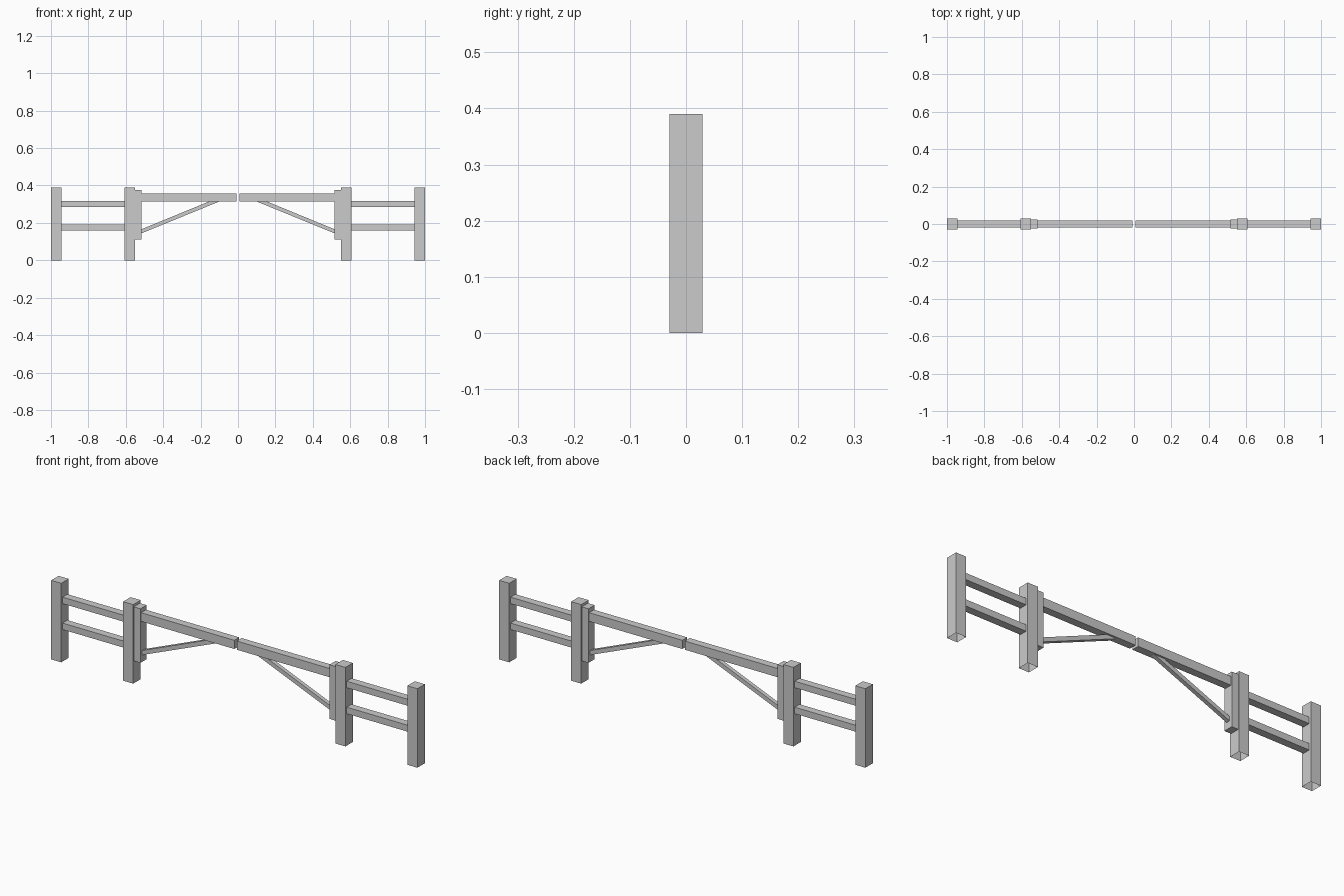
import bpy, bmesh

if "Cube" in bpy.data.objects:
    bpy.data.objects.remove(bpy.data.objects["Cube"])


def finish(name, bm):
    """Make an object and mirror it to the other side of the gate."""
    bmesh.ops.recalc_face_normals(bm, faces=bm.faces)
    mesh = bpy.data.meshes.new(name)
    bm.to_mesh(mesh)
    bm.free()
    ob = bpy.data.objects.new(name, mesh)
    bpy.context.collection.objects.link(ob)
    mod = ob.modifiers.new("Mirror", 'MIRROR')
    mod.use_mirror_merge = False
    return ob


def prism(name, profile, half_y, open_bottom=False):
    """Extrude an x-z profile through the thickness of the gate."""
    bm = bmesh.new()
    face = bm.faces.new([bm.verts.new((x, -half_y, z)) for x, z in profile])
    ext = bmesh.ops.extrude_face_region(bm, geom=[face], use_keep_orig=True)
    for v in ext["geom"]:
        if isinstance(v, bmesh.types.BMVert):
            v.co.y = half_y
    bmesh.ops.recalc_face_normals(bm, faces=bm.faces)
    if open_bottom:
        low = [f for f in bm.faces if all(abs(v.co.z) < 1e-5 for v in f.verts)]
        bmesh.ops.delete(bm, geom=low, context='FACES_ONLY')
    return finish(name, bm)


def beam(name, x0, x1, z0, z1, half_y, open_bottom=False):
    return prism(name, [(x0, z0), (x1, z0), (x1, z1), (x0, z1)], half_y, open_bottom)


# Fence posts, hollow underneath
beam("outer_post", 0.945, 1.0, 0, 0.39, 0.029, True)
beam("inner_post", 0.552, 0.607, 0, 0.39, 0.029, True)

# Fence rails between the posts
beam("lower_rail", 0.607, 0.945, 0.158, 0.19, 0.019)
beam("upper_rail", 0.607, 0.945, 0.286, 0.318, 0.019)

# Gate leaf: hinge stile, top bar and diagonal brace
beam("gate_stile", 0.516, 0.552, 0.11, 0.377, 0.024)
beam("gate_bar", 0.007, 0.516, 0.313, 0.356, 0.019)
prism("gate_brace", [(0.516, 0.144), (0.516, 0.166), (0.158, 0.313), (0.103, 0.313)], 0.01)
